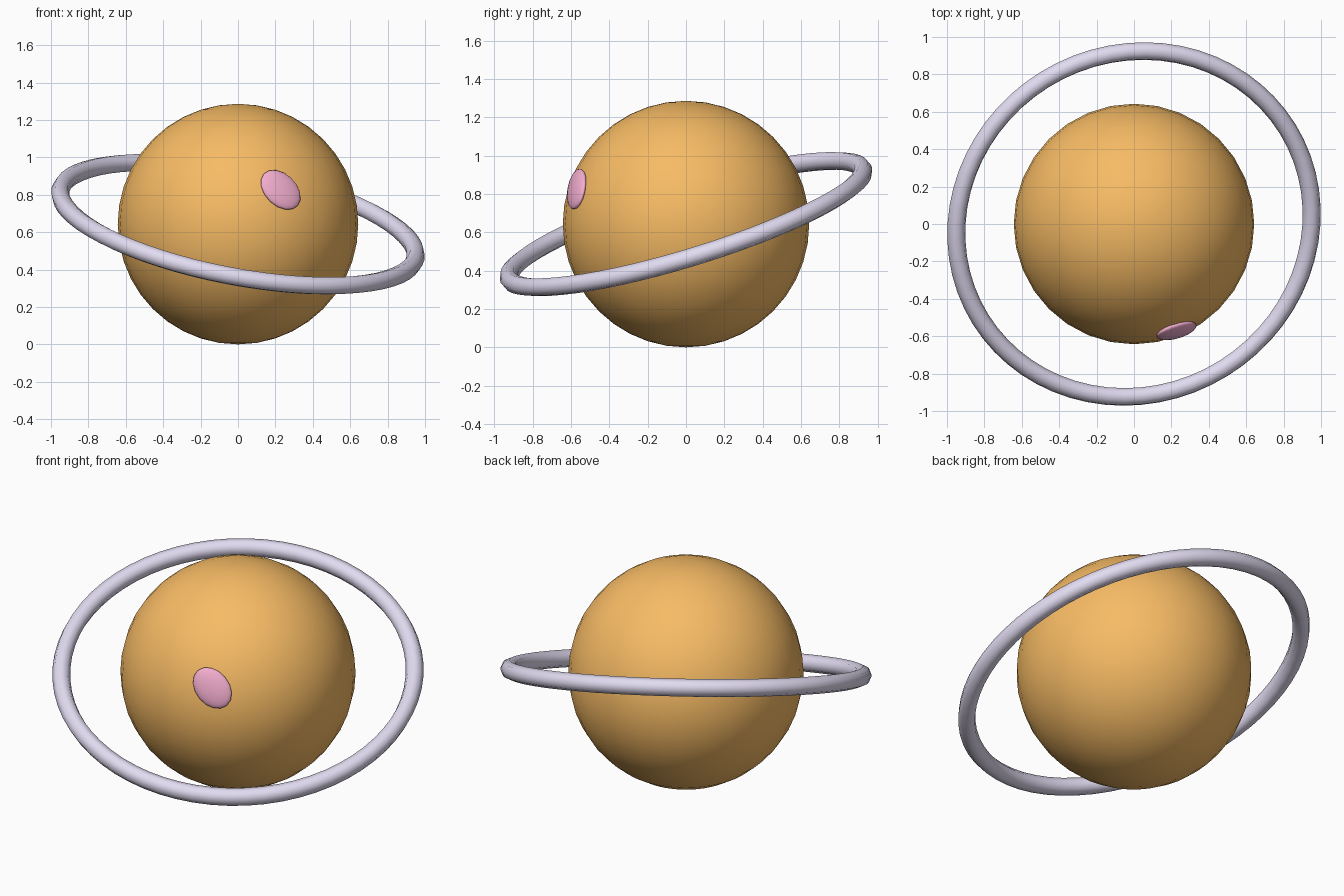
import bpy
from mathutils import Vector, Matrix

if "Cube" in bpy.data.objects:
    bpy.data.objects.remove(bpy.data.objects["Cube"])

C = Vector((0, 0, 0.643))   # planet centre


def finish(obj, name, color):
    obj.name = name
    mat = bpy.data.materials.new(name + "_color")
    mat.diffuse_color = (*color, 1)
    mat.use_nodes = True
    mat.node_tree.nodes["Principled BSDF"].inputs["Base Color"].default_value = mat.diffuse_color
    obj.data.materials.append(mat)
    bpy.ops.object.shade_smooth()
    return obj


# Planet body
bpy.ops.mesh.primitive_uv_sphere_add(segments=32, ring_count=20, radius=0.643, location=C)
finish(bpy.context.object, "planet", (0.93, 0.50, 0.13))

# Tilted ring around the planet
normal = Vector((0.18, -0.29, 0.94)).normalized()
bpy.ops.mesh.primitive_torus_add(major_radius=0.966, minor_radius=0.049,
                                 major_segments=64, minor_segments=8)
ring = finish(bpy.context.object, "ring", (0.76, 0.71, 0.88))
ring.matrix_world = Matrix.Translation(C) @ normal.to_track_quat('Z', 'Y').to_matrix().to_4x4()

# Flattened oval spot lying on the surface
out = Vector((0.228, -0.57, 0.183)).normalized()
long_axis = Vector((0.72, 0.1, -0.69))
long_axis = (long_axis - out * long_axis.dot(out)).normalized()
side = out.cross(long_axis)
bpy.ops.mesh.primitive_uv_sphere_add(segments=16, ring_count=10, radius=1)
spot = finish(bpy.context.object, "surface_spot", (0.90, 0.42, 0.62))
frame = Matrix((long_axis, side, out)).transposed().to_4x4()
spot.matrix_world = (Matrix.Translation(C + out * 0.641) @ frame
                     @ Matrix.Diagonal((0.125, 0.095, 0.03, 1)))
